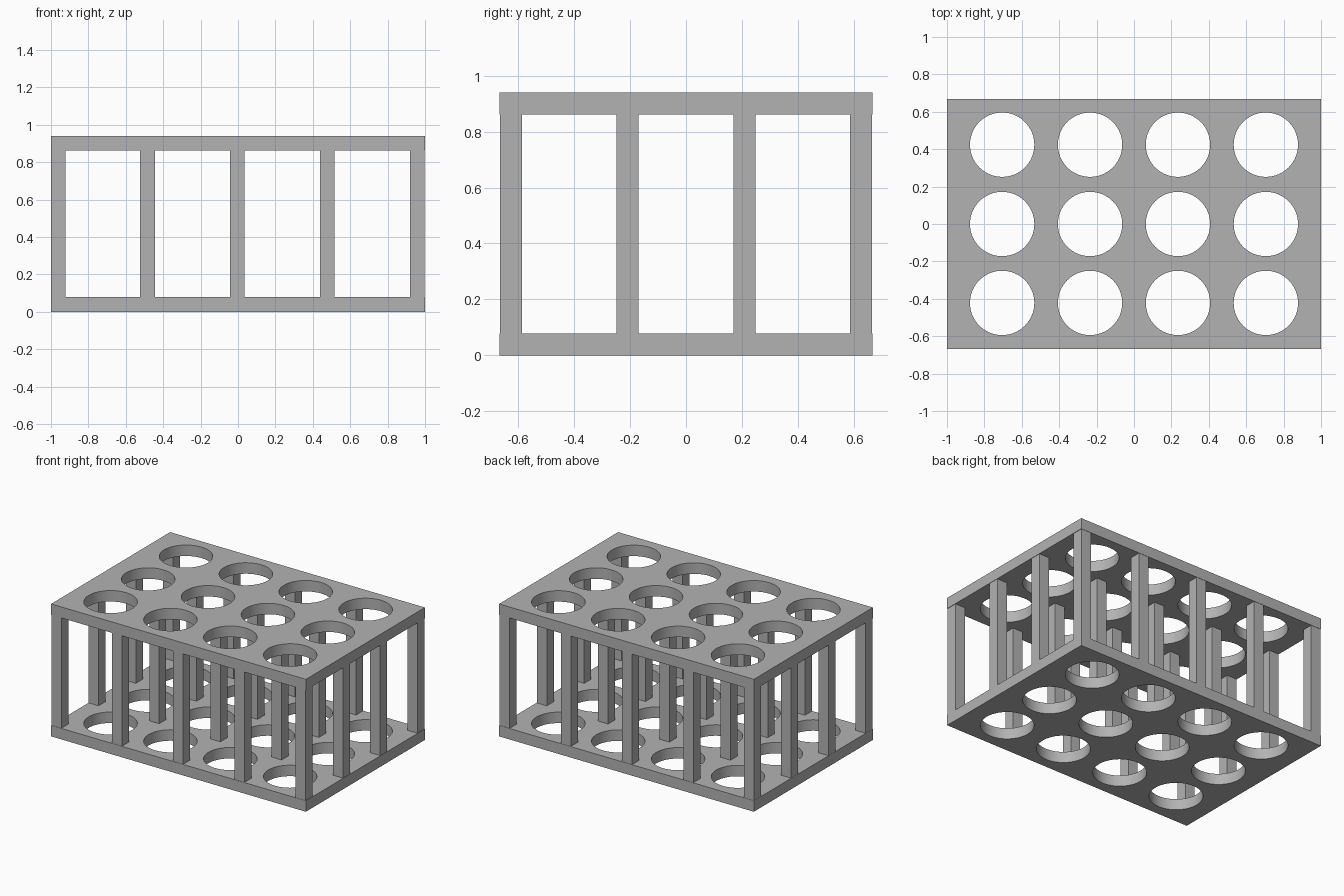
import bpy, bmesh
from math import cos, sin, tau

cube = bpy.data.objects.get("Cube")
if cube:
    bpy.data.objects.remove(cube, do_unlink=True)

HX, HY = 1.0, 0.667          # half length and half depth
HEIGHT, PLATE, POST = 0.94, 0.078, 0.078
HOLE_R, SIDES = 0.172, 64

grey = bpy.data.materials.new("plain_grey")
grey.use_nodes = True
colour = (0.45, 0.45, 0.45, 1)
grey.diffuse_color = colour
grey.node_tree.nodes["Principled BSDF"].inputs["Base Color"].default_value = colour


def add_outline(curve, points):
    spline = curve.splines.new("POLY")
    spline.points.add(len(points) - 1)
    for p, (x, y) in zip(spline.points, points):
        p.co = (x, y, 0, 1)
    spline.use_cyclic_u = True


def add_object(name, mesh, location):
    obj = bpy.data.objects.new(name, mesh)
    obj.location = location
    mesh.materials.clear()
    mesh.materials.append(grey)
    bpy.context.collection.objects.link(obj)
    return obj


# Perforated plate: rectangle with a 4 x 3 grid of round holes
curve = bpy.data.curves.new("plate_outline", "CURVE")
curve.dimensions = "2D"
curve.fill_mode = "BOTH"
curve.extrude = PLATE / 2
add_outline(curve, [(-HX, -HY), (HX, -HY), (HX, HY), (-HX, HY)])
for cx in (-0.705, -0.235, 0.235, 0.705):
    for cy in (-0.422, 0, 0.424):
        add_outline(curve, [(cx + HOLE_R * cos(tau * i / SIDES),
                             cy + HOLE_R * sin(tau * i / SIDES)) for i in range(SIDES)])
outline = bpy.data.objects.new("plate_outline", curve)
bpy.context.collection.objects.link(outline)
bpy.context.view_layer.update()
graph = bpy.context.evaluated_depsgraph_get()
plate_mesh = bpy.data.meshes.new_from_object(outline.evaluated_get(graph))
bpy.data.objects.remove(outline, do_unlink=True)

bm = bmesh.new()
bm.from_mesh(plate_mesh)
bmesh.ops.remove_doubles(bm, verts=bm.verts, dist=0.0001)
bmesh.ops.recalc_face_normals(bm, faces=bm.faces)
bm.to_mesh(plate_mesh)
bm.free()

for name, z in (("bottom_plate", PLATE / 2), ("top_plate", HEIGHT - PLATE / 2)):
    plate = add_object(name, plate_mesh.copy(), (0, 0, z))
    bpy.ops.object.select_all(action="DESELECT")
    plate.select_set(True)
    bpy.context.view_layer.objects.active = plate
    bpy.ops.object.shade_smooth_by_angle()

# Square posts between the plates, 5 x 4 grid
bm = bmesh.new()
bmesh.ops.create_cube(bm, size=1)
bmesh.ops.scale(bm, vec=(POST, POST, HEIGHT - 2 * PLATE), verts=bm.verts)
post_mesh = bpy.data.meshes.new("post")
bm.to_mesh(post_mesh)
bm.free()
for col, x in enumerate((-0.96, -0.484, -0.004, 0.477, 0.958)):
    for row, y in enumerate((-0.626, -0.209, 0.209, 0.626)):
        add_object(f"post_{col + 1}_{row + 1}", post_mesh, (x, y, HEIGHT / 2))
